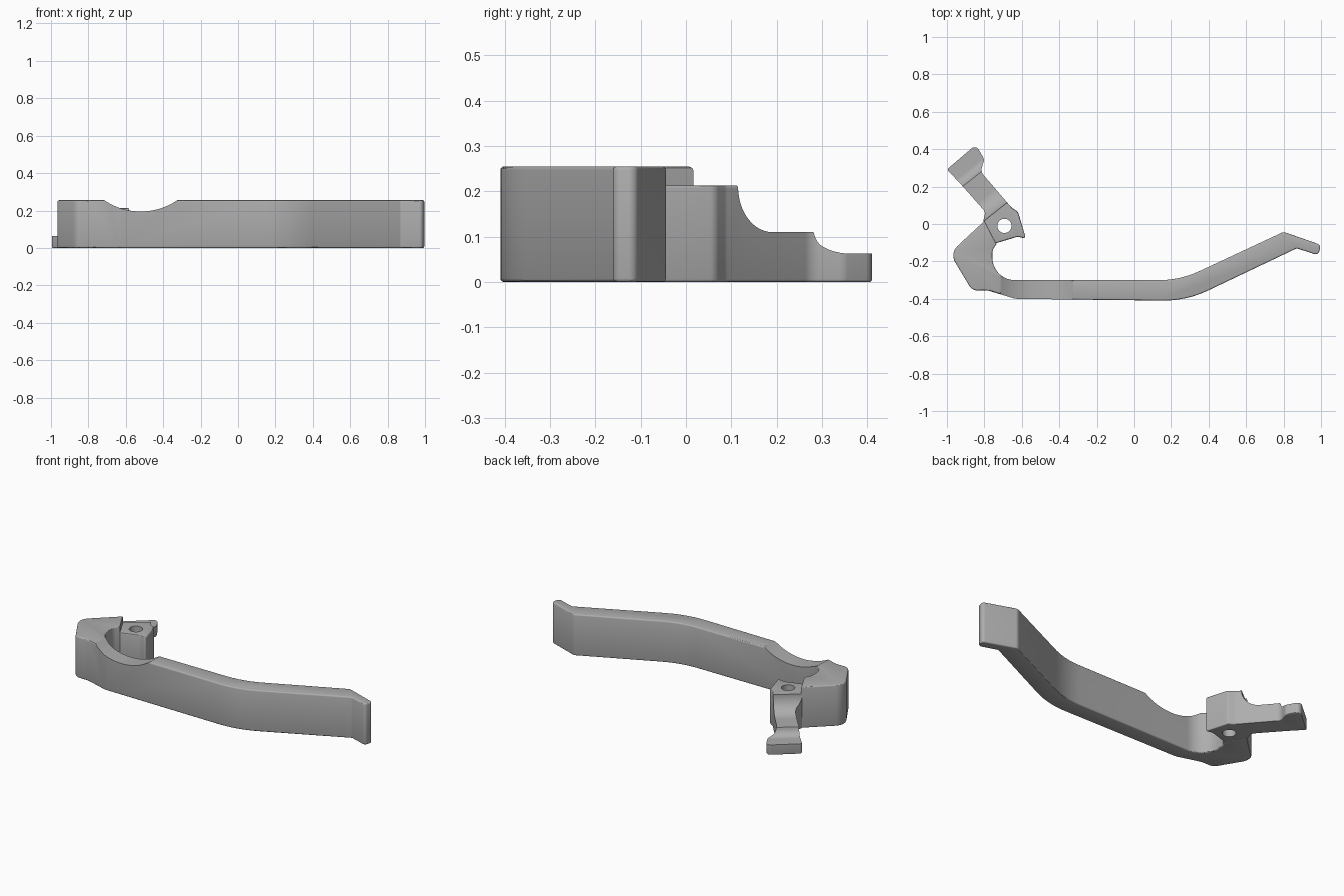
import bpy, bmesh, math
from mathutils import Vector, Matrix

if "Cube" in bpy.data.objects:
    bpy.data.objects.remove(bpy.data.objects["Cube"])

grey = bpy.data.materials.new("satin grey")
grey.use_nodes = True
colour = (0.42, 0.42, 0.42, 1)
grey.diffuse_color = colour
grey.node_tree.nodes["Principled BSDF"].inputs["Base Color"].default_value = colour


def rounded(corners):
    """Outline from (x, y, radius) corners, each replaced by an arc."""
    out = []
    for i, (x, y, r) in enumerate(corners):
        p = Vector((x, y))
        a = (Vector(corners[i - 1][:2]) - p).normalized()
        b = (Vector(corners[(i + 1) % len(corners)][:2]) - p).normalized()
        if r == 0:
            out.append(p)
            continue
        half = a.angle(b) / 2
        centre = p + (a + b).normalized() * r / math.sin(half)
        start = p + a * r / math.tan(half) - centre
        end = p + b * r / math.tan(half) - centre
        sweep = start.angle(end)
        steps = max(3, math.ceil(sweep / math.radians(5)))
        for k in range(steps + 1):
            t = k / steps
            out.append(centre + (start * math.sin((1 - t) * sweep)
                                 + end * math.sin(t * sweep)) / math.sin(sweep))
    return out


def prism(name, corners, low, high, edge=0, matrix=None):
    """Extruded outline, with softened rims when edge is given."""
    bm = bmesh.new()
    base = bm.faces.new([bm.verts.new((p.x, p.y, low)) for p in rounded(corners)])
    new = bmesh.ops.extrude_face_region(bm, geom=[base])["geom"]
    bmesh.ops.translate(bm, vec=(0, 0, high - low),
                        verts=[v for v in new if isinstance(v, bmesh.types.BMVert)])
    bmesh.ops.recalc_face_normals(bm, faces=bm.faces)
    if edge:
        rims = [e for e in bm.edges if abs(e.verts[0].co.z - e.verts[1].co.z) < 1e-6]
        bmesh.ops.bevel(bm, geom=rims, offset=edge, segments=3, profile=0.5,
                        affect='EDGES')
    if matrix:
        bm.transform(matrix)
    mesh = bpy.data.meshes.new(name)
    bm.to_mesh(mesh)
    bm.free()
    obj = bpy.data.objects.new(name, mesh)
    bpy.context.collection.objects.link(obj)
    mesh.materials.append(grey)
    return obj


def activate(obj):
    bpy.ops.object.select_all(action='DESELECT')
    obj.select_set(True)
    bpy.context.view_layer.objects.active = obj


def cut(obj, cutter, operation='DIFFERENCE'):
    cutter.hide_render = True
    mod = obj.modifiers.new("cut", 'BOOLEAN')
    mod.operation, mod.solver, mod.object = operation, 'EXACT', cutter
    activate(obj)
    bpy.ops.object.modifier_apply(modifier=mod.name)
    bpy.data.objects.remove(cutter)


def cylinder(radius, depth, location, rotation=(0, 0, 0), sides=48):
    bpy.ops.mesh.primitive_cylinder_add(vertices=sides, radius=radius, depth=depth,
                                        location=location, rotation=rotation)
    obj = bpy.context.object
    obj.data.materials.append(grey)
    return obj


# Long lever arm with hooked pivot end and bent finger tip
arm = prism("lever_arm", [
    (-0.80, 0.016, 0), (-0.985, -0.156, 0.07), (-0.866, -0.355, 0.05),
    (-0.783, -0.355, 0.1), (-0.634, -0.40, 0.1), (0.28, -0.411, 0.55),
    (0.87, -0.13, 0.015), (0.985, -0.167, 0.02), (1.0, -0.112, 0.02),
    (0.80, -0.042, 0.03), (0.247, -0.30, 0.5), (-0.757, -0.30, 0.12),
    (-0.757, -0.14, 0.05), (-0.735, -0.107, 0)], 0, 0.255, 0.008)

# Shallow finger scoop across the top of the arm
cut(arm, cylinder(0.347, 1, (-0.52, -0.3, 0.542), (math.pi / 2, 0, 0), 180))

# Pivot block and tail, sharing one plan outline
tail = prism("pivot_tail", [
    (-0.745, -0.105, 0), (-0.806, 0.014, 0), (-0.795, 0.065, 0.03),
    (-0.917, 0.203, 0), (-1.0, 0.292, 0.01), (-0.845, 0.424, 0.025),
    (-0.80, 0.345, 0.03), (-0.82, 0.28, 0.04), (-0.655, 0.088, 0.04),
    (-0.62, 0.065, 0.03), (-0.578, -0.078, 0.008), (-0.623, -0.068, 0.02)],
    0, 0.213, 0.006)

# Stepped side profile of the tail, swept across its width
along, across = Vector((-0.62, 0.78, 0)).normalized(), Vector((0.78, 0.62, 0)).normalized()
frame = Matrix((along, (0, 0, 1), across)).transposed().to_4x4()
steps = prism("step_profile", [
    (0.1, -0.1, 0), (0.1, 0.4, 0), (0.512, 0.4, 0), (0.512, 0.11, 0.1),
    (0.727, 0.11, 0), (0.74, 0.063, 0.05), (1.1, 0.063, 0), (1.1, -0.1, 0)],
    -1, 0.2, 0, frame)
cut(tail, steps, 'INTERSECT')

# Pivot pin hole
cut(tail, cylinder(0.038, 1, (-0.693, -0.01, 0.1)))

for part in (arm, tail):
    activate(part)
    bpy.ops.object.shade_smooth_by_angle(angle=math.radians(30))
